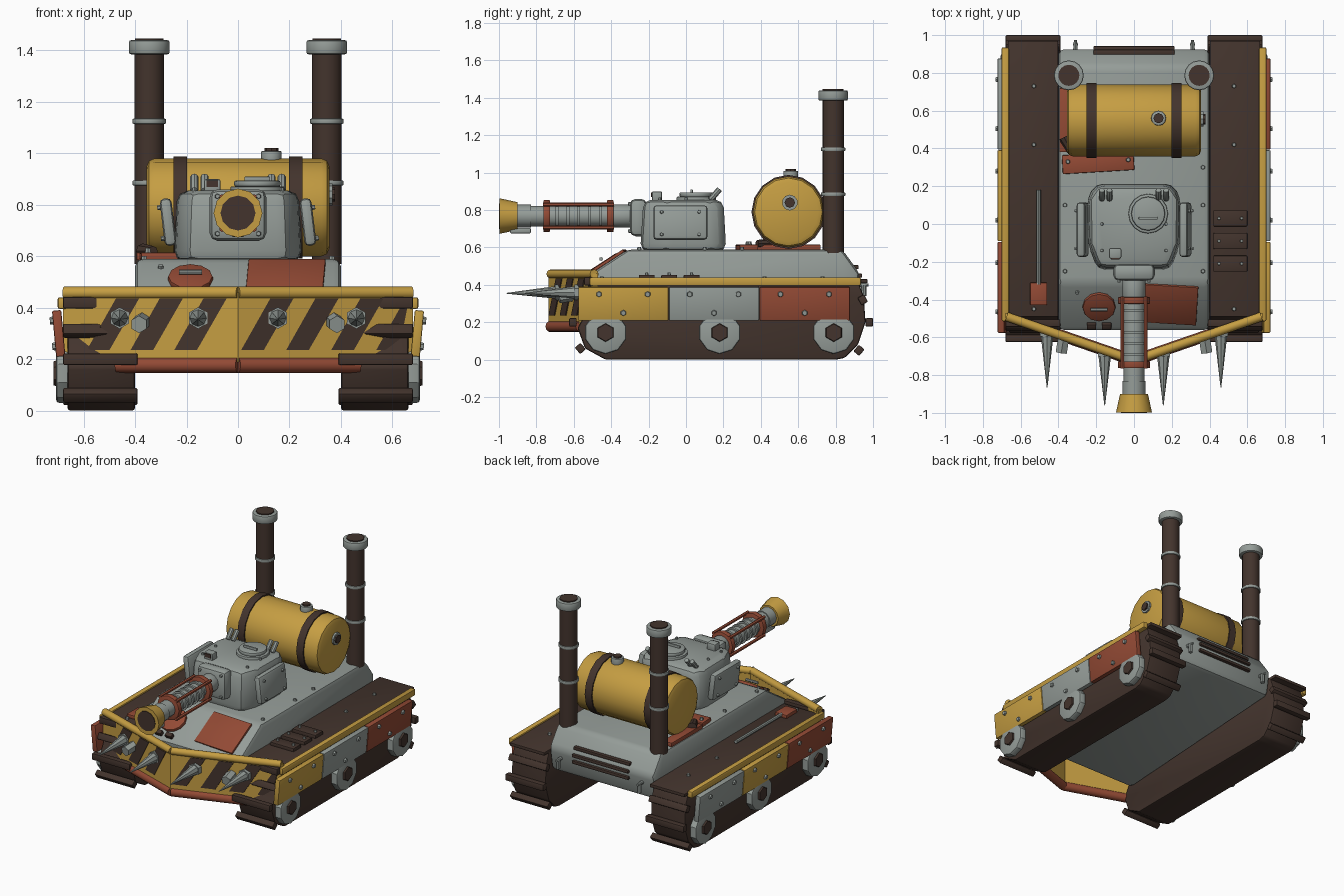
import bpy, bmesh, math
from mathutils import Vector, Matrix

cube = bpy.data.objects.get("Cube")
if cube:
    bpy.data.objects.remove(cube)

def material(name, *rgb):
    m = bpy.data.materials.new(name)
    m.use_nodes = True
    m.diffuse_color = (*rgb, 1)
    m.node_tree.nodes["Principled BSDF"].inputs["Base Color"].default_value = (*rgb, 1)
    return m

yellow = material("mustard paint", .56, .34, .055)
gray = material("gray armor", .30, .335, .315)
rust = material("rust red", .29, .068, .035)
dark = material("dark brown", .056, .034, .026)
made = []

def finish(name, bm, mat):
    bmesh.ops.recalc_face_normals(bm, faces=bm.faces)
    mesh = bpy.data.meshes.new(name)
    bm.to_mesh(mesh)
    bm.free()
    mesh.materials.append(mat)
    ob = bpy.data.objects.new(name, mesh)
    bpy.context.collection.objects.link(ob)
    made.append(ob)
    return ob

def bevel_all(bm, size):
    if size:
        bmesh.ops.bevel(bm, geom=bm.edges[:], offset=size, segments=2, profile=.5,
                        affect='EDGES', clamp_overlap=True)

def loft(name, lower, upper, mat, bevel=0):
    """Solid between two matching outlines."""
    bm = bmesh.new()
    a = [bm.verts.new(p) for p in lower]
    b = [bm.verts.new(p) for p in upper]
    bm.faces.new(a)
    bm.faces.new(b)
    for i in range(len(a)):
        j = (i + 1) % len(a)
        bm.faces.new((a[i], a[j], b[j], b[i]))
    bmesh.ops.recalc_face_normals(bm, faces=bm.faces)
    bevel_all(bm, bevel)
    return finish(name, bm, mat)

def side_prism(name, profile, x0, x1, mat, bevel=0):
    return loft(name, [(x0, y, z) for y, z in profile], [(x1, y, z) for y, z in profile], mat, bevel)

def box(name, loc, size, mat, bevel=0, rot=(0, 0, 0)):
    bm = bmesh.new()
    bmesh.ops.create_cube(bm, size=1, matrix=Matrix.Diagonal((*size, 1)))
    bevel_all(bm, bevel)
    ob = finish(name, bm, mat)
    ob.location, ob.rotation_euler = loc, rot
    return ob

def add_rod(bm, a, b, r, r2=None, seg=12):
    a, b = Vector(a), Vector(b)
    d = b - a
    m = Matrix.Translation((a + b) / 2) @ d.to_track_quat('Z', 'Y').to_matrix().to_4x4()
    bmesh.ops.create_cone(bm, cap_ends=True, segments=seg, radius1=r,
                          radius2=r if r2 is None else r2, depth=d.length, matrix=m)

def rod(name, a, b, r, mat, r2=None, seg=12, bevel=0):
    bm = bmesh.new()
    add_rod(bm, a, b, r, r2, seg)
    if bevel:
        rims = list({e for f in bm.faces if len(f.verts) > 4 for e in f.edges})
        bmesh.ops.bevel(bm, geom=rims, offset=bevel, segments=2, profile=.5, affect='EDGES')
    return finish(name, bm, mat)

def bolts(name, points, normal, r=.014):
    bm = bmesh.new()
    n = Vector(normal).normalized()
    for p in points:
        add_rod(bm, Vector(p) - n * .012, Vector(p) + n * .012, r, r * .7, 6)
    return finish(name, bm, gray)

# Hull
side_prism("hull", [(-.50, .21), (-.57, .42), (-.31, .59), (.835, .59), (.93, .46), (.90, .29)],
           -.4, .4, gray, .03)
for i, (y, z) in enumerate([(.908, .495), (.927, .45), (.925, .405)]):
    box(f"rear_vent_{i}", (0, y, z), (.43, .03, .022), dark, .006)
bolts("deck_bolts", [(s * .365, y, .59) for s in (-1, 1) for y in (-.25, .1, .3)], (0, 0, 1))
bolts("glacis_bolts", [(s * .3, -.36, .555) for s in (-1, 1)], (0, -.54, .84))
for s in (-1, 1):
    rod("rear_hook", (s * .31, .90, .40), (s * .31, .975, .40), .014, gray, .008, 8)
    rod("rear_hook_loop", (s * .31, .95, .34), (s * .31, .95, .40), .014, gray, seg=8)

# Driver hatch and repair plates
slope = Vector((0, -.545, .838))
c = Vector((-.185, -.435, .509))
rod("driver_hatch", c - slope * .01, c + slope * .018, .087, rust, seg=12, bevel=.005)
h = c + slope * .035
rod("driver_hatch_handle", h - Vector((.045, 0, 0)), h + Vector((.045, 0, 0)), .01, gray, seg=8)
box("glacis_patch", (.185, -.425, .518), (.3, .24, .016), rust, .004, (.577, 0, -.06))
for x in (-.225, -.145):
    box("vision_block", (x, -.54, .455), (.05, .03, .03), dark, .004, (.577, 0, 0))
box("deck_patch", (-.19, .325, .60), (.38, .1, .03), rust, .005, (0, 0, .06))
box("deck_patch_side", (-.36, .55, .60), (.07, .34, .03), rust, .005)
rod("fuel_pipe", (-.37, .46, .62), (-.33, .38, .62), .03, dark, .02, 8)
bolts("patch_bolts", [(-.35, .33, .62), (-.03, .34, .62)], (0, 0, 1))

# Tracks, wheels and side armor
track = [(-.43, 0), (-.54, .06), (-.58, .17), (-.54, .24), (-.50, .33), (-.47, .42), (.92, .42),
         (.95, .34), (.96, .2), (.92, .08), (.85, .01), (.80, 0)]
lugs = [(-.565, .06, .7), (-.605, .2, 0), (-.54, .31, -.5), (-.525, .42, 0),
        (.925, .05, -.7), (.98, .2, 0), (.945, .32, .5)]
for s, order in ((1, (yellow, gray, rust)), (-1, (rust, yellow, gray))):
    side_prism("track", track, s * .4, s * .663, dark, .012)
    box("fender", (s * .535, .24, .42), (.265, 1.46, .022), dark, .004)
    for i, (y, z, tilt) in enumerate(lugs):
        box(f"track_lug_{i}", (s * .535, y, z), (.29, .04, .045), dark, .006, (tilt, 0, 0))
    box("side_rail", (s * .682, .21, .418), (.038, 1.45, .045), yellow, .008)
    for y, mat in zip((-.335, .15, .635), order):
        box("side_panel", (s * .697, y, .30), (.036, .482, .18), mat, .006, (0, s * .09, 0))
        bolts("panel_bolts", [(s * (.715 + (z - .3) * .09), y + dy, z)
                              for dy, z in ((-.13, .35), (.13, .35), (0, .25))], (s, 0, -.09), .019)
    for y in (-.43, .18, .79):
        rod("wheel", (s * .64, y, .145), (s * .707, y, .145), .115, gray, seg=10, bevel=.012)
        rod("wheel_hub", (s * .70, y, .145), (s * .718, y, .145), .052, dark, .046, 6)
    bolts("fender_bolts", [(s * .53, y, .432) for y in (.73, .42, -.45)], (0, 0, 1))

# Fender stowage
for y in (.03, -.09, -.21):
    box("fender_plate", (.51, y, .438), (.18, .085, .03), dark, .005)
    bolts("fender_plate_bolts", [(.51 + dx, y, .453) for dx in (-.06, .06)], (0, 0, 1), .011)
rod("shovel_handle", (-.505, .18, .447), (-.505, -.32, .447), .012, gray, seg=8)
box("shovel_blade", (-.505, -.37, .442), (.09, .12, .025), rust, .005)

# Ram plow: V-shaped plate, rails, hazard stripes and spikes
def plow_y(x):
    return -.735 + abs(x) * .345

for s in (-1, 1):
    plan = [(0, plow_y(0)), (s * .68, plow_y(.68)), (s * .68, plow_y(.68) + .03), (0, plow_y(0) + .03)]
    loft("plow_plate", [(x, y, .19) for x, y in plan], [(x, y, .46) for x, y in plan], yellow)
    for name, z, end, r, mat in (("plow_top_rail", .458, .675, .024, yellow),
                                 ("plow_bottom_rail", .177, .47, .03, rust)):
        rod(name, (0, plow_y(0) + .012, z), (s * end, plow_y(end) + .012, z), r, mat)
    starts = [.0, .175, .35, .525] if s > 0 else [-.26, -.43, -.60]
    for i, x0 in enumerate(starts):
        outline = [(x0 + .012, .235), (x0 + .10, .235), (min(x0 + .215, .665), .435), (x0 + .125, .435)]
        loft(f"hazard_stripe_{i}", [(x, plow_y(x) - .005, z) for x, z in outline],
             [(x, plow_y(x) + .003, z) for x, z in outline], dark)
    for x, tip in ((.155, -.96), (.46, -.865)):
        y = plow_y(x)
        rod("spike_collar", (s * x, y + .01, .36), (s * x, y - .02, .36), .042, gray, seg=6)
        rod("spike", (s * x, y - .01, .36), (s * x, tip, .355), .034, gray, .002, 8)
    rod("plow_stud", (s * .37, plow_y(.37) + .02, .35), (s * .385, -.68, .335), .034, gray, seg=6)

# Turret
def plan_at(kx, ky, z):
    half = [(.195, -.245), (.245, -.11), (.25, .14), (.205, .215)]
    full = half + [(-x, y) for x, y in reversed(half)]
    return [(x * kx, y * ky, z) for x, y in full]

loft("turret", plan_at(1, 1, .58), plan_at(.95, .93, .855), gray, .042)
for s in (-1, 1):
    box("cheek_armor", (s * .272, -.03, .733), (.046, .29, .185), gray, .018, (0, -.12, 0))
    bolts("cheek_bolts", [(s * .295 - (z - .73) * .12, y, z) for y in (-.13, .07) for z in (.67, .79)],
          (s, 0, s * .12), .012)
    for dx in (.13, .17):
        rod("smoke_tube", (s * dx, .13, .855), (s * dx, .18, .912), .016, gray, seg=8, bevel=.004)
rod("hatch_base", (.075, .055, .84), (.075, .055, .872), .105, gray, seg=16, bevel=.006)
rod("hatch_lid", (.075, .055, .87), (.075, .055, .895), .09, gray, seg=16, bevel=.008)
box("hatch_handle", (.075, .03, .9), (.1, .014, .02), gray, .004)
box("periscope", (-.10, -.155, .872), (.065, .055, .055), gray, .008)
box("periscope_glass", (-.10, -.184, .882), (.045, .008, .025), dark)
bolts("turret_bolts", [(x, y, .855) for x in (-.17, .17) for y in (-.14, .0)], (0, 0, 1), .011)

# Gun
cz = .768
box("mantlet", (0, -.255, cz - .008), (.22, .09, .2), gray, .03)
bolts("mantlet_bolts", [(x, -.298, cz + z) for x in (-.08, .08) for z in (-.08, .065)], (0, -1, 0), .012)
rod("gun_root", (0, -.28, cz), (0, -.39, cz), .062, gray, seg=12, bevel=.006)
rod("gun_barrel", (0, -.35, cz), (0, -.92, cz), .055, gray, seg=12)
rod("muzzle_collar", (0, -.83, cz), (0, -.91, cz), .061, gray, seg=12)
rod("muzzle", (0, -.9, cz), (0, -.997, cz), .074, yellow, .095, 12)
rod("muzzle_bore", (0, -.99, cz), (0, -1, cz), .068, dark, seg=12)
box("muzzle_weight", (0, -.885, .69), (.05, .11, .03), gray, .006)
for y in (-.405, -.745):
    rod("cage_ring", (0, y - .018, cz), (0, y + .018, cz), .085, rust, seg=12, bevel=.004)
for a in range(4):
    t = math.pi * (a + .5) / 2
    x, z = .088 * math.cos(t), .088 * math.sin(t) + cz
    rod("cage_bar", (x, -.765, z), (x, -.385, z), .011, rust, seg=6)
for i in range(5):
    y = -.69 + i * .058
    rod("cooling_fin", (0, y - .008, cz), (0, y + .008, cz), .066, gray, seg=12)

# Fuel tank
ty, tz = .548, .79
rod("fuel_tank", (-.355, ty, tz), (.355, ty, tz), .19, yellow, seg=16, bevel=.03)
for s in (-1, 1):
    rod("tank_strap", (s * .225 - .026, ty, tz), (s * .225 + .026, ty, tz), .198, dark, seg=16)
rod("filler_neck", (.13, .56, .95), (.13, .56, 1.01), .04, gray, seg=12, bevel=.006)
rod("filler_cap", (.13, .56, 1.0), (.13, .56, 1.02), .027, dark, seg=8)
rod("end_port", (.34, .555, .84), (.368, .555, .84), .042, gray, seg=10)
rod("end_port_plug", (.36, .555, .84), (.378, .555, .84), .028, dark, seg=8)

# Exhaust stacks
for s in (-1, 1):
    def stack(name, z0, z1, r, mat, bevel=0):
        rod(name, (s * .345, .787, z0), (s * .345, .787, z1), r, mat, seg=16, bevel=bevel)
    stack("exhaust_stack", .57, 1.40, .058, dark)
    stack("stack_cap", 1.385, 1.44, .079, gray, .008)
    stack("stack_opening", 1.43, 1.447, .056, dark)
    for z in (.885, 1.125):
        stack("stack_ring", z - .01, z + .01, .065, gray, .004)

# Shading
bpy.ops.object.select_all(action='DESELECT')
for ob in made:
    ob.select_set(True)
bpy.context.view_layer.objects.active = made[0]
bpy.ops.object.shade_smooth_by_angle(angle=math.radians(32))
